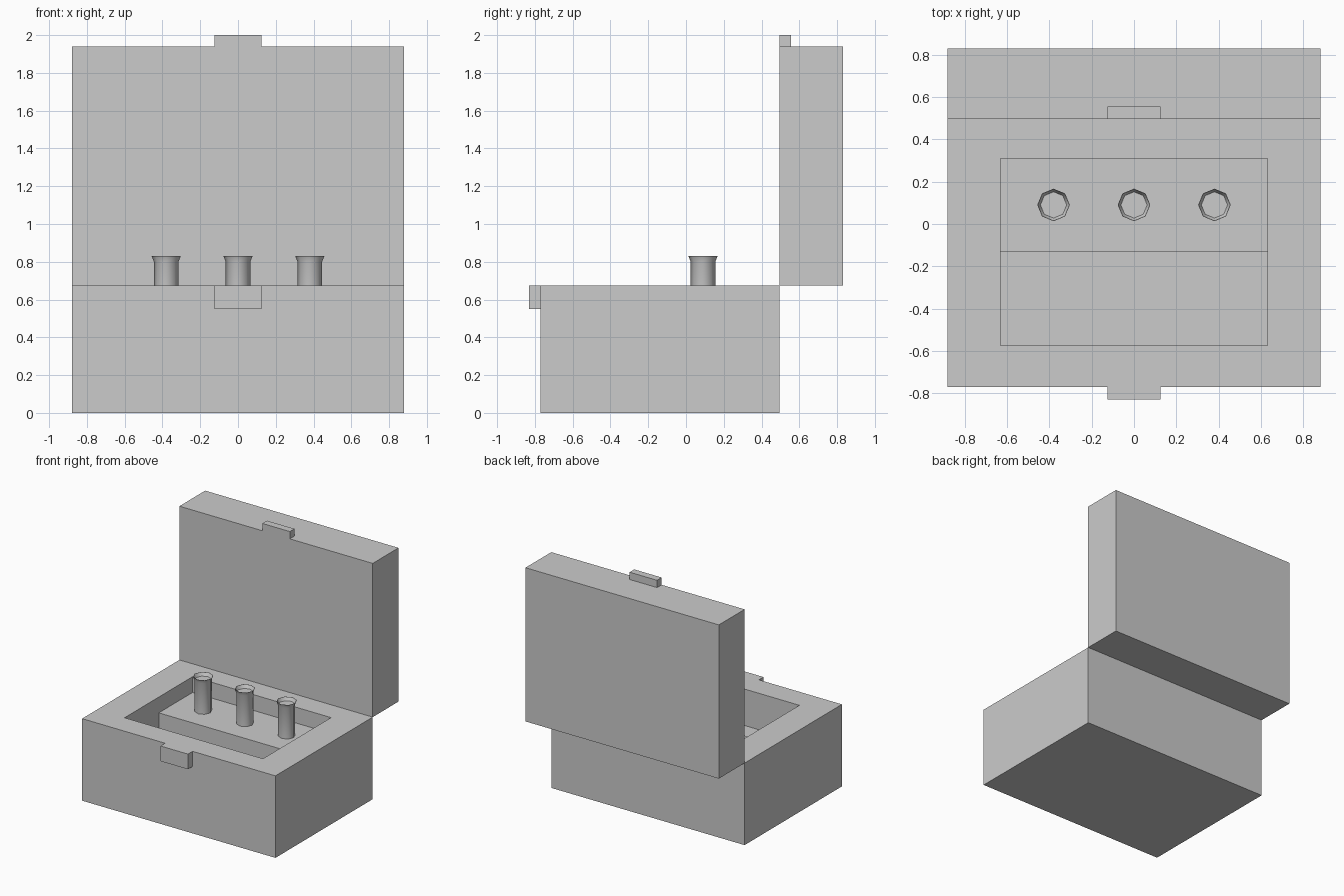
import bpy, bmesh, math

if "Cube" in bpy.data.objects:
    bpy.data.objects.remove(bpy.data.objects["Cube"])


def finish(name, bm):
    bmesh.ops.recalc_face_normals(bm, faces=bm.faces)
    mesh = bpy.data.meshes.new(name)
    bm.to_mesh(mesh)
    bm.free()
    obj = bpy.data.objects.new(name, mesh)
    bpy.context.collection.objects.link(obj)
    return obj


def box(name, lo, hi):
    bm = bmesh.new()
    bmesh.ops.create_cube(bm, size=1)
    for v in bm.verts:
        v.co = [hi[i] if v.co[i] > 0 else lo[i] for i in range(3)]
    return finish(name, bm)


def vial(name, x, y, profile, sides=8):
    # Lathed octagonal tube: closed base, flared lip, cap set at the neck
    bm = bmesh.new()
    rings = []
    for r, z in profile:
        rings.append([bm.verts.new((x + r * math.cos(2 * math.pi * i / sides),
                                    y + r * math.sin(2 * math.pi * i / sides), z))
                      for i in range(sides)])
    for a, b in zip(rings, rings[1:]):
        for i in range(sides):
            j = (i + 1) % sides
            bm.faces.new((a[i], a[j], b[j], b[i]))
    bm.faces.new(rings[0][::-1])
    bm.faces.new(rings[-1])
    obj = finish(name, bm)
    bpy.ops.object.select_all(action='DESELECT')
    obj.select_set(True)
    bpy.context.view_layer.objects.active = obj
    bpy.ops.object.shade_smooth_by_angle(angle=math.radians(50))
    return obj


TOP = 0.675
SHELF = 0.545

# Case body with a stepped recess: shallow shelf behind, deep tray in front
bm = bmesh.new()
bmesh.ops.create_cube(bm, size=1)
for v in bm.verts:
    v.co = (math.copysign(0.88, v.co.x), 0.495 if v.co.y > 0 else -0.77,
            TOP if v.co.z > 0 else 0)
body = finish("case_body", bm)

# Recess cutter: stepped side profile extruded along x
steps = [(-0.575, 0.8), (-0.575, 0.375), (-0.13, 0.375),
         (-0.13, SHELF), (0.31, SHELF), (0.31, 0.8)]
bm = bmesh.new()
face = bm.faces.new([bm.verts.new((-0.63, y, z)) for y, z in steps])
ext = bmesh.ops.extrude_face_region(bm, geom=[face])
bmesh.ops.translate(bm, vec=(1.26, 0, 0),
                    verts=[g for g in ext["geom"] if isinstance(g, bmesh.types.BMVert)])
cutter = finish("recess_cutter", bm)
cutter.hide_render = True
cutter.hide_viewport = True
mod = body.modifiers.new("recess", 'BOOLEAN')
mod.operation = 'DIFFERENCE'
mod.solver = 'EXACT'
mod.object = cutter

# Open lid standing upright, and the two latch halves
box("lid", (-0.88, 0.495, TOP), (0.88, 0.83, 1.94))
box("lid_latch", (-0.125, 0.495, 1.94), (0.125, 0.555, 2.0))
box("body_latch", (-0.125, -0.83, 0.55), (0.125, -0.77, TOP))

# Row of three vials on the shelf
profile = [(0.065, SHELF), (0.065, 0.8), (0.077, 0.83), (0.075, 0.83), (0.062, 0.802)]
for label, x in (("left", -0.38), ("middle", 0), ("right", 0.38)):
    vial("vial_" + label, x, 0.09, profile)
